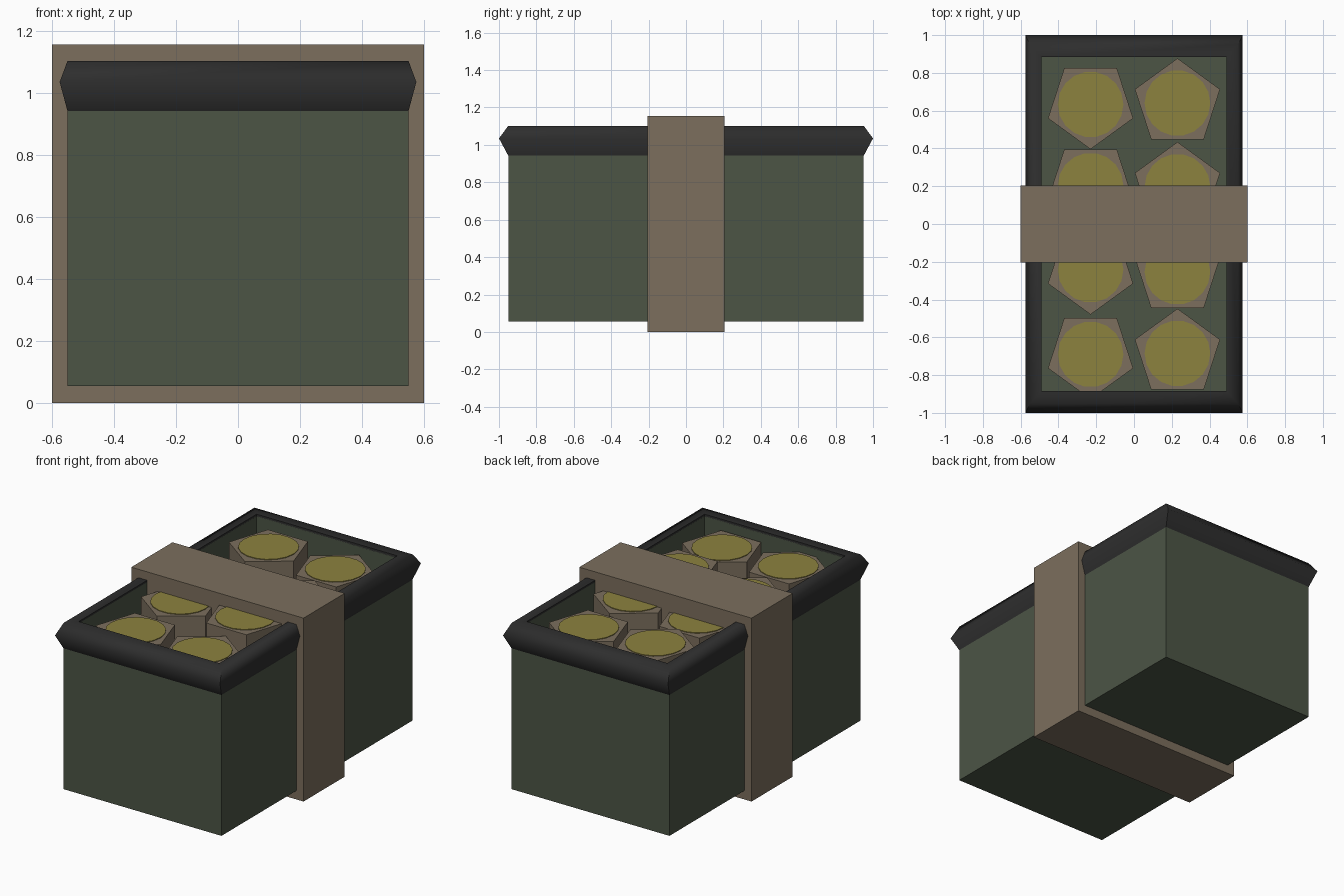
import bpy, bmesh, math

if "Cube" in bpy.data.objects:
    bpy.data.objects.remove(bpy.data.objects["Cube"])


def material(name, rgb):
    m = bpy.data.materials.new(name)
    m.diffuse_color = (*rgb, 1)
    m.use_nodes = True
    m.node_tree.nodes["Principled BSDF"].inputs["Base Color"].default_value = m.diffuse_color
    return m


GREEN = material("dark green", (0.072, 0.090, 0.060))
BLACK = material("charcoal", (0.027, 0.027, 0.027))
BROWN = material("brown", (0.200, 0.158, 0.110))
YELLOW = material("mustard", (0.262, 0.223, 0.049))


def finish(name, bm, mat):
    bmesh.ops.recalc_face_normals(bm, faces=bm.faces)
    mesh = bpy.data.meshes.new(name)
    bm.to_mesh(mesh)
    bm.free()
    mesh.materials.append(mat)
    ob = bpy.data.objects.new(name, mesh)
    bpy.context.collection.objects.link(ob)
    return ob


def rect_shell(name, rings, mat, caps=False):
    """Stack of rectangular rings given as (half x, half y, z)."""
    bm = bmesh.new()
    loops = [[bm.verts.new((sx * x, sy * y, z))
              for sx, sy in ((-1, -1), (1, -1), (1, 1), (-1, 1))]
             for x, y, z in rings]
    for a, b in zip(loops, loops[1:]):
        for i in range(4):
            j = (i + 1) % 4
            bm.faces.new((a[i], a[j], b[j], b[i]))
    if caps:
        bm.faces.new(loops[0])
        bm.faces.new(loops[-1])
    return finish(name, bm, mat)


def prism(name, x, y, z0, z1, radius, sides, turn, mat):
    bm = bmesh.new()
    ring = [bm.verts.new((x + radius * math.cos(turn + math.tau * i / sides),
                          y + radius * math.sin(turn + math.tau * i / sides), z0))
            for i in range(sides)]
    base = bm.faces.new(ring)
    top = bmesh.ops.extrude_face_region(bm, geom=[base])["geom"]
    bmesh.ops.translate(bm, vec=(0, 0, z1 - z0),
                        verts=[v for v in top if isinstance(v, bmesh.types.BMVert)])
    # keep the base face so the prism is closed
    if not base.is_valid:
        bm.faces.new(ring)
    return finish(name, bm, mat)


# open-topped box with a recessed floor
rect_shell("box_body", [(0.55, 0.95, 0.055), (0.55, 0.95, 1.09),
                        (0.49, 0.885, 1.09), (0.49, 0.885, 0.90)], GREEN, caps=True)

# bulging rim around the opening
rim = rect_shell("rim", [(0.55, 0.95, 0.942), (0.575, 1.0, 1.035), (0.55, 0.95, 1.102),
                         (0.49, 0.885, 1.102), (0.49, 0.885, 1.085)], BLACK)
bpy.context.view_layer.objects.active = rim
rim.select_set(True)
bpy.ops.object.shade_smooth_by_angle(angle=math.radians(70))
rim.select_set(False)

# wide strap around the middle
rect_shell("strap", [(0.60, 0.205, 0), (0.60, 0.205, 1.155)], BROWN, caps=True)

# five-sided pegs with round tops, in two columns pointing opposite ways
columns = {
    -0.23: (-1, ((0.633, 1.06), (0.203, 1.04), (-0.242, 1.05), (-0.69, 1.04))),
    0.23: (1, ((0.640, 1.04), (0.197, 1.05), (-0.253, 1.08), (-0.685, 1.035))),
}
for x, (point, pegs) in columns.items():
    for y, top in pegs:
        prism("peg", x, y, 0.88, top, 0.237, 5, point * math.pi / 2, BROWN)
        prism("peg_top", x, y, top - 0.002, top + 0.004, 0.174, 18, 0, YELLOW)
